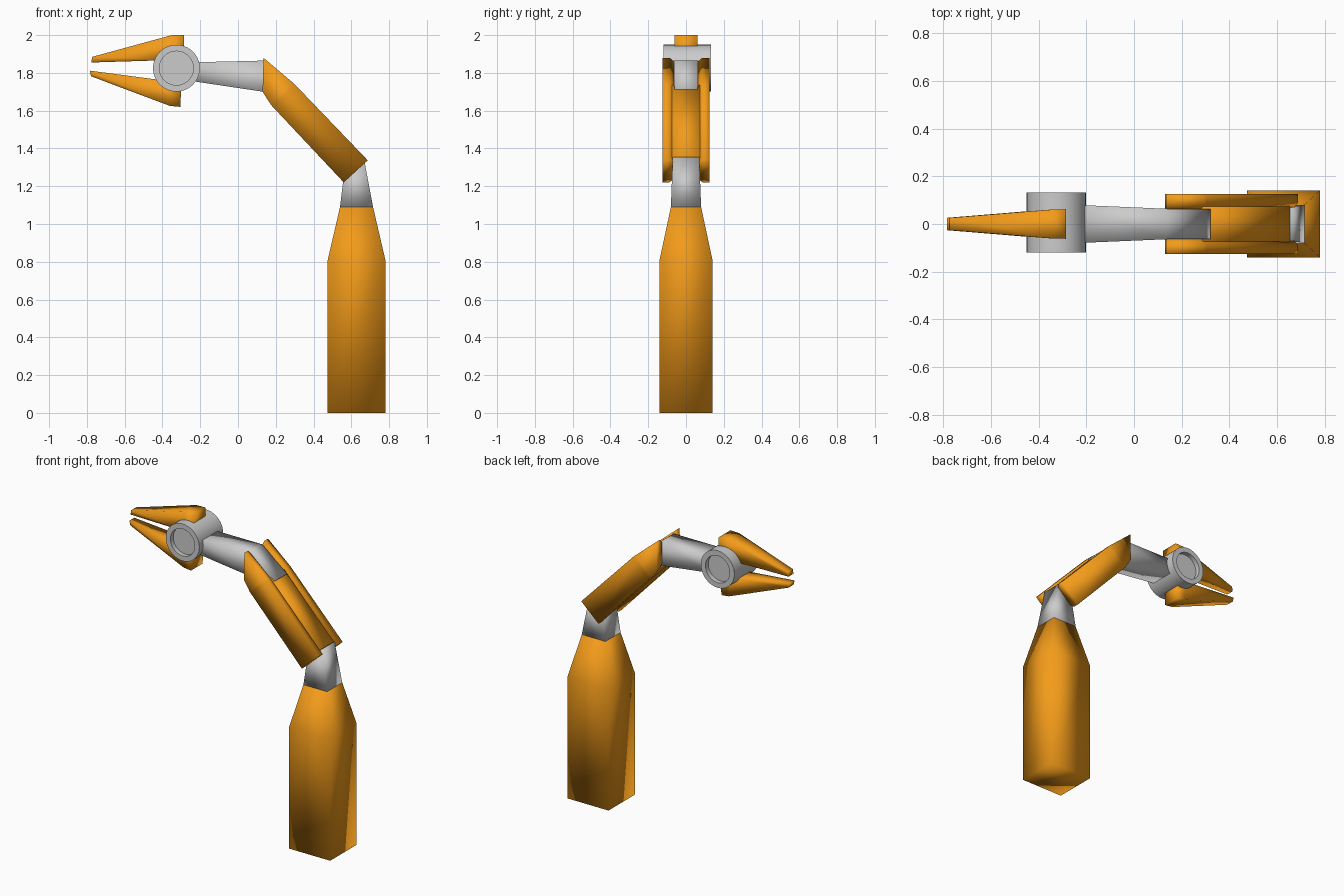
import bpy, bmesh, math

if "Cube" in bpy.data.objects:
    bpy.data.objects.remove(bpy.data.objects["Cube"])

orange = bpy.data.materials.new("orange")
orange.diffuse_color = (0.9, 0.33, 0.01, 1)
orange.use_nodes = True
orange.node_tree.nodes["Principled BSDF"].inputs["Base Color"].default_value = orange.diffuse_color

BOX = [(0, 0), (1, 0), (1, 1), (0, 1)]
RAIL = [(0, 0.4), (0, 1), (1, 1), (1, 0.4), (0.86, 0), (0.14, 0)]


def finish(name, bm, mat=None):
    bmesh.ops.recalc_face_normals(bm, faces=bm.faces)
    for f in bm.faces:
        f.smooth = True
    me = bpy.data.meshes.new(name)
    bm.to_mesh(me)
    bm.free()
    ob = bpy.data.objects.new(name, me)
    bpy.context.collection.objects.link(ob)
    if mat:
        me.materials.append(mat)
    return ob


def loft(name, sections, mat=None, shape=BOX, sharp=()):
    """Sections are (xa, za, xb, zb, y0, y1): a line in xz swept between two y values."""
    bm = bmesh.new()
    rings = []
    for xa, za, xb, zb, y0, y1 in sections:
        rings.append([bm.verts.new((xa + (xb - xa) * t, y0 + (y1 - y0) * s, za + (zb - za) * t))
                      for t, s in shape])
    n = len(shape)
    for r, q in zip(rings, rings[1:]):
        for i in range(n):
            j = (i + 1) % n
            bm.faces.new((r[i], r[j], q[j], q[i]))
    bm.faces.new(rings[0])
    bm.faces.new(rings[-1])
    for k in sharp:
        for i in range(n):
            bm.edges.get((rings[k][i], rings[k][(i + 1) % n])).smooth = False
    return finish(name, bm, mat)


def sym(xa, za, xb, zb, w):
    return (xa, za, xb, zb, -w, w)


# base column with tapered shoulder
loft("base", [sym(0.475, 0, 0.78, 0, 0.14), sym(0.475, 0.81, 0.78, 0.81, 0.14),
              sym(0.54, 1.09, 0.715, 1.09, 0.08)], orange)

# grey neck between base and upper arm
loft("neck", [sym(0.54, 1.09, 0.715, 1.09, 0.08),
              sym(0.56, 1.255, 0.665, 1.355, 0.07)])

# upper arm: recessed web and two mirrored side rails with forked ends
loft("upper_arm_web", [sym(0.29, 1.735, 0.185, 1.64, 0.08),
                       sym(0.655, 1.35, 0.565, 1.245, 0.08)], orange)
rails = loft("upper_arm_rails", [(0.135, 1.88, 0.13, 1.70, 0.06, 0.125),
                                 (0.30, 1.74, 0.175, 1.63, 0.06, 0.125),
                                 (0.687, 1.337, 0.56, 1.22, 0.065, 0.125)],
             orange, RAIL, sharp=(1,))
mirror = rails.modifiers.new("mirror", 'MIRROR')
mirror.use_axis = (False, True, False)

# grey forearm
loft("forearm", [sym(-0.24, 1.856, -0.24, 1.756, 0.08),
                 sym(0.135, 1.865, 0.135, 1.70, 0.064),
                 sym(0.32, 1.718, 0.195, 1.64, 0.062)])

# wrist drum: turned profile around the y axis with recessed ends
bm = bmesh.new()
profile = [(0, -0.09), (0.09, -0.09), (0.09, -0.12), (0.124, -0.12),
           (0.124, 0.132), (0.09, 0.132), (0.09, 0.102), (0, 0.102)]
verts = [bm.verts.new((r, y, 0)) for r, y in profile]
edges = [bm.edges.new(p) for p in zip(verts, verts[1:])]
bmesh.ops.spin(bm, geom=verts + edges, cent=(0, 0, 0), axis=(0, 1, 0),
               angle=math.tau, steps=40, use_duplicate=False)
bmesh.ops.remove_doubles(bm, verts=bm.verts, dist=1e-5)
drum = finish("wrist_drum", bm)
drum.location = (-0.326, 0, 1.825)
bpy.context.view_layer.objects.active = drum
drum.select_set(True)
bpy.ops.object.shade_smooth_by_angle(angle=math.radians(35))

# gripper jaws
loft("upper_jaw", [sym(-0.772, 1.885, -0.777, 1.855, 0.026),
                   sym(-0.35, 2.0, -0.36, 1.868, 0.06),
                   sym(-0.285, 2.0, -0.285, 1.87, 0.062)], orange)
loft("lower_jaw", [sym(-0.785, 1.812, -0.778, 1.782, 0.026),
                   sym(-0.37, 1.757, -0.36, 1.625, 0.06),
                   sym(-0.30, 1.75, -0.305, 1.62, 0.062)], orange)
